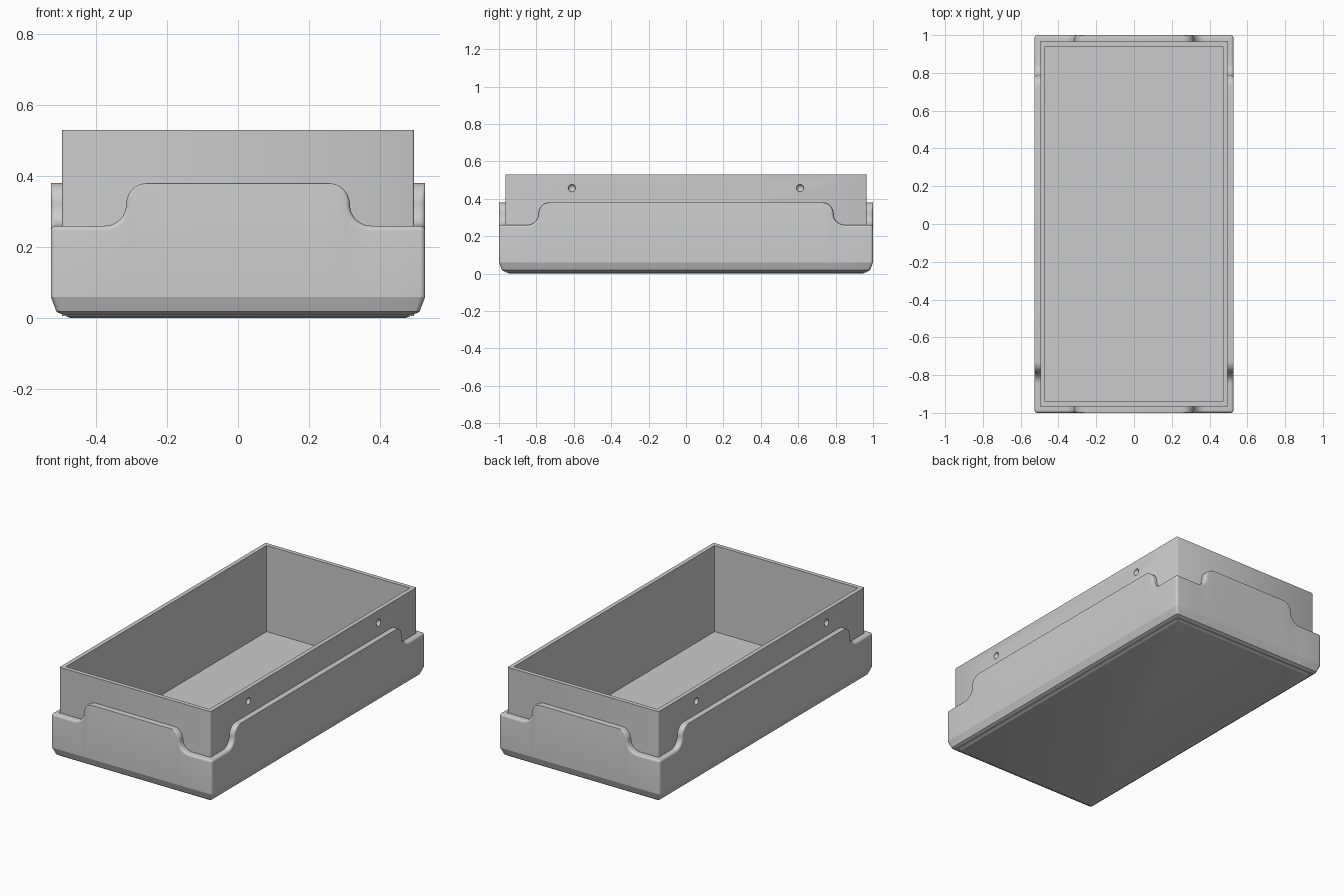
import bpy, bmesh, math
from mathutils import Vector

cube = bpy.data.objects.get("Cube")
if cube:
    bpy.data.objects.remove(cube)

grey = bpy.data.materials.new("light_grey")
grey.use_nodes = True
grey.diffuse_color = (0.6, 0.6, 0.6, 1)
grey.node_tree.nodes["Principled BSDF"].inputs["Base Color"].default_value = (0.6, 0.6, 0.6, 1)

X, Y = 0.527, 1.0            # skirt half sizes
IX, IY = 0.495, 0.965        # liner half sizes
WALL, TOP, FLOOR = 0.025, 0.53, 0.02
LOW, HIGH = 0.26, 0.38       # skirt rim heights
S = (HIGH - LOW) / 2         # radius of the S-curve arcs
MID = (LOW + HIGH) / 2
RC, RIM = 0.015, 0.014       # corner radius, rim rounding


def make_object(name, bm):
    bmesh.ops.recalc_face_normals(bm, faces=bm.faces[:])
    mesh = bpy.data.meshes.new(name)
    bm.to_mesh(mesh)
    bm.free()
    mesh.materials.append(grey)
    obj = bpy.data.objects.new(name, mesh)
    bpy.context.collection.objects.link(obj)
    return obj


def activate(obj):
    bpy.ops.object.select_all(action='DESELECT')
    obj.select_set(True)
    bpy.context.view_layer.objects.active = obj


def half_rim(end):
    """Rim from the corner to the raised middle: (u, z, normal u, normal z, rounding)."""
    pts = [(end, LOW, 0, 1, RIM)]
    foot, crest, n = end - 0.137, end - 0.257, 10
    for i in range(n + 1):
        a = math.radians(270 - 90 * i / n)
        pts.append((foot + S * math.cos(a), MID + S * math.sin(a),
                    -math.cos(a), -math.sin(a), RIM))
    for i in range(1, n + 1):
        a = math.radians(90 * i / n)
        pts.append((crest + S * math.cos(a), MID + S * math.sin(a),
                    math.cos(a), math.sin(a), RIM * (1 - i / n) + 0.001))
    return pts


# Perimeter samples: place, outward, in-plane rim normal, rounding
path = []
for side in range(4):
    ang = side * math.pi / 2
    out = Vector((math.cos(ang), math.sin(ang), 0))
    along = Vector((-out.y, out.x, 0))
    dist, half = (X, Y) if side % 2 == 0 else (Y, X)
    rim = half_rim(half - RC)
    full = [(-u, z, -nu, nz, r) for u, z, nu, nz, r in rim] + rim[::-1]
    for u, z, nu, nz, r in full:
        path.append((out * dist + along * u + Vector((0, 0, z)), out,
                     along * nu + Vector((0, 0, nz)), r))
    centre = out * (dist - RC) + along * (half - RC) + Vector((0, 0, LOW))
    for i in range(1, 5):
        d = out * math.cos(i * math.pi / 10) + along * math.sin(i * math.pi / 10)
        path.append((centre + d * RC, d, Vector((0, 0, 1)), RIM))

# Skirt: chamfered base, scalloped upper rim with rounded edge
bm = bmesh.new()
rows = []
for inset, z in ((0.055, 0), (0.016, 0.018), (0, 0.06)):
    rows.append([bm.verts.new((p.x * (X - inset) / X, p.y * (Y - inset) / Y, z))
                 for p, o, n, r in path])
for i in range(6):
    a = i * math.pi / 10
    rows.append([bm.verts.new(p - n * r * (1 - math.sin(a)) - o * r * (1 - math.cos(a)))
                 for p, o, n, r in path])
rows.append([bm.verts.new((max(-IX, min(IX, p.x)), max(-IY, min(IY, p.y)), p.z))
             for p, o, n, r in path])
for low, high in zip(rows, rows[1:]):
    for i in range(len(low)):
        j = (i + 1) % len(low)
        bm.faces.new((low[i], low[j], high[j], high[i]))
bm.faces.new(rows[0][::-1])
bmesh.ops.remove_doubles(bm, verts=bm.verts[:], dist=0.0003)
skirt = make_object("outer_skirt", bm)
activate(skirt)
bpy.ops.object.shade_smooth_by_angle(angle=math.radians(20))


# Liner: open box with a thin wall
def box(bm, hx, hy, z0, z1):
    vs = bmesh.ops.create_cube(bm, size=2)["verts"]
    for v in vs:
        v.co = (v.co.x * hx, v.co.y * hy, z1 if v.co.z > 0 else z0)
    return vs


bm = bmesh.new()
box(bm, IX, IY, 0.006, TOP)
uprights = [e for e in bm.edges if abs(e.verts[0].co.z - e.verts[1].co.z) > 0.1]
bmesh.ops.bevel(bm, geom=uprights, offset=0.005, segments=2, profile=0.5, affect='EDGES')
liner = make_object("inner_box", bm)

# Cutters: the cavity and four round dimples in the long walls
cutters = []
bm = bmesh.new()
box(bm, IX - WALL, IY - WALL, FLOOR, TOP + 0.2)
cutters.append(make_object("cavity_cutter", bm))
bm = bmesh.new()
for sx in (-1, 1):
    for sy in (-1, 1):
        vs = bmesh.ops.create_uvsphere(bm, u_segments=20, v_segments=12, radius=0.02)["verts"]
        bmesh.ops.translate(bm, verts=vs, vec=(sx * IX, sy * 0.61, 0.457))
cutters.append(make_object("dimple_cutter", bm))
activate(liner)
for cutter in cutters:
    cutter.hide_render = True
    mod = liner.modifiers.new(cutter.name, 'BOOLEAN')
    mod.operation, mod.solver, mod.object = 'DIFFERENCE', 'EXACT', cutter
    bpy.ops.object.modifier_apply(modifier=mod.name)
    bpy.data.objects.remove(cutter)
bpy.ops.object.shade_smooth_by_angle(angle=math.radians(50))
